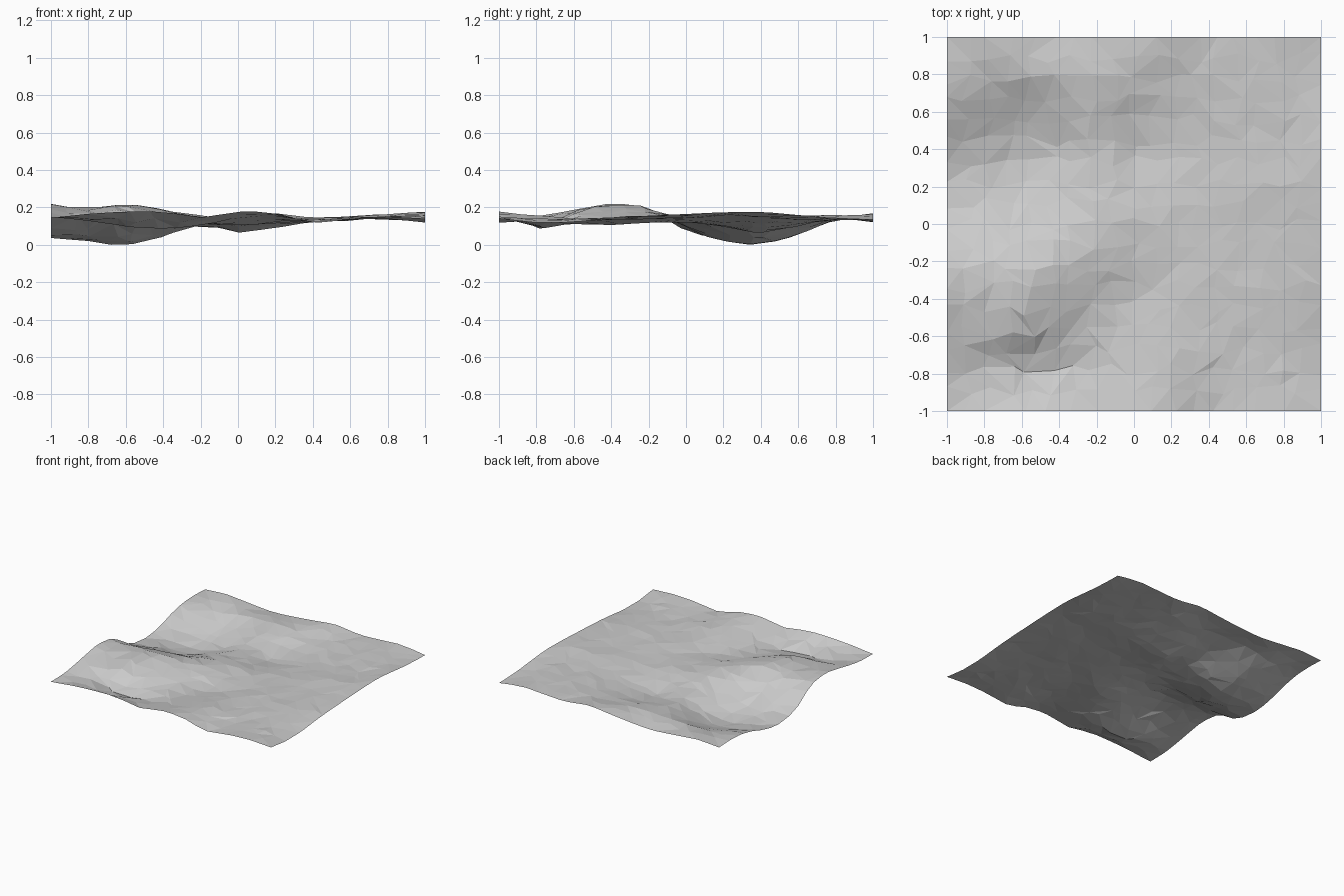
import bpy, bmesh, random, math

if "Cube" in bpy.data.objects:
    bpy.data.objects.remove(bpy.data.objects["Cube"])

random.seed(4)
# Control heights in thousandths: rows run front to back, columns left to right
H = [
    [145, 165, 176, 176, 146, 176, 168, 118, 140, 150, 140],
    [152, 122, 92, 85, 110, 145, 158, 128, 132, 140, 118],
    [185, 160, 165, 128, 108, 124, 140, 130, 132, 136, 122],
    [218, 190, 212, 170, 120, 104, 122, 135, 140, 150, 142],
    [195, 182, 203, 185, 155, 120, 114, 130, 140, 152, 155],
    [75, 92, 95, 130, 148, 130, 118, 125, 140, 154, 164],
    [36, 30, 20, 70, 115, 98, 110, 128, 145, 162, 173],
    [58, 25, 0, 45, 103, 66, 92, 120, 140, 150, 175],
    [118, 75, 55, 92, 122, 102, 108, 130, 142, 156, 158],
    [145, 132, 130, 140, 148, 144, 136, 140, 150, 156, 140],
    [140, 152, 135, 120, 130, 150, 168, 145, 152, 162, 135],
]


def spline(p, t):
    """Smooth curve through a list of evenly spaced values."""
    n = len(p) - 1
    i = min(int(t), n - 1)
    f = t - i
    a, b, c, d = (p[max(0, min(n, k))] for k in range(i - 1, i + 3))
    return b + 0.5 * f * (c - a + f * (2*a - 5*b + 4*c - d + f * (3*(b - c) + d - a)))


def height(x, y):
    return spline([spline(r, (x + 1) * 5) for r in H], (y + 1) * 5) / 1000


# Terrain sheet: jittered grid with irregular triangles
N = 18
STEP = 2 / N
bm = bmesh.new()
grid = []
for j in range(N + 1):
    row = []
    for i in range(N + 1):
        x, y = -1 + i * STEP, -1 + j * STEP
        if 0 < i < N:
            x += random.uniform(-0.3, 0.3) * STEP
        if 0 < j < N:
            y += random.uniform(-0.3, 0.3) * STEP
        z = height(x, y)
        if 0 < i < N and 0 < j < N:
            z += random.uniform(-0.004, 0.004)
        # ridge crest leans forward over the hollow at the front left
        lean = math.exp(-((x + 0.68) / 0.25) ** 2 - ((y + 0.52) / 0.12) ** 2)
        row.append(bm.verts.new((x, y - 0.05 * lean, z)))
    grid.append(row)
for j in range(N):
    for i in range(N):
        a, b = grid[j][i], grid[j][i + 1]
        c, d = grid[j + 1][i + 1], grid[j + 1][i]
        if random.random() < 0.5:
            tris = ((a, b, c), (a, c, d))
        else:
            tris = ((a, b, d), (b, c, d))
        for t in tris:
            bm.faces.new(t)
low = min(v.co.z for v in bm.verts)
for v in bm.verts:
    v.co.z -= low

mesh = bpy.data.meshes.new("terrain")
bm.to_mesh(mesh)
bm.free()
terrain = bpy.data.objects.new("terrain", mesh)
bpy.context.collection.objects.link(terrain)

# Plain grey ground colour
mat = bpy.data.materials.new("grey_ground")
mat.diffuse_color = (0.6, 0.6, 0.6, 1)
mat.use_nodes = True
mat.node_tree.nodes["Principled BSDF"].inputs["Base Color"].default_value = mat.diffuse_color
mesh.materials.append(mat)
